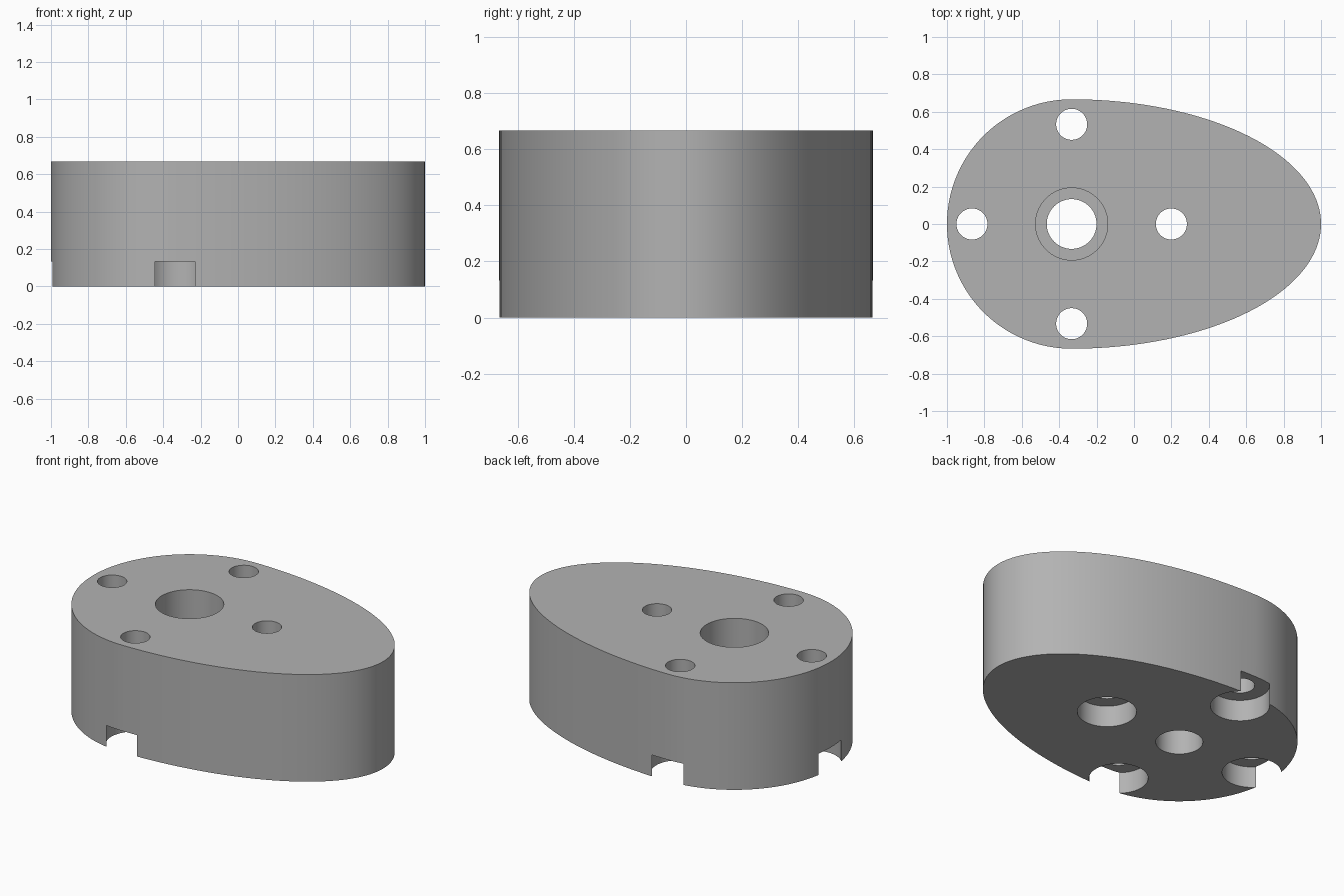
import bpy, bmesh, math

cube = bpy.data.objects.get("Cube")
if cube:
    bpy.data.objects.remove(cube, do_unlink=True)

HEIGHT = 2 / 3
RADIUS = 2 / 3          # rounded end, also half the width
NOSE = 4 / 3            # long half-axis of the nose
AXIS_X = -1 / 3         # centre of the rounded end and shaft bore
BOLT_CIRCLE = 0.533
BOLT_RADIUS = 0.083
RECESS_RADIUS = 0.167
RECESS_DEPTH = 0.133
SHAFT_RADIUS = 0.133
SHAFT_RECESS_RADIUS = 0.193
SHAFT_LEDGE = HEIGHT / 2

grey = bpy.data.materials.new("mid grey")
grey.use_nodes = True
colour = (0.45, 0.45, 0.45, 1)
grey.diffuse_color = colour
grey.node_tree.nodes["Principled BSDF"].inputs["Base Color"].default_value = colour


def extrude_outline(name, points, bottom, top):
    """Solid prism from a closed outline."""
    bm = bmesh.new()
    base = bm.faces.new([bm.verts.new((x, y, bottom)) for x, y in points])
    side = bmesh.ops.extrude_face_region(bm, geom=[base])["geom"]
    verts = [v for v in side if isinstance(v, bmesh.types.BMVert)]
    bmesh.ops.translate(bm, verts=verts, vec=(0, 0, top - bottom))
    bmesh.ops.recalc_face_normals(bm, faces=bm.faces)
    mesh = bpy.data.meshes.new(name)
    bm.to_mesh(mesh)
    bm.free()
    mesh.materials.append(grey)
    obj = bpy.data.objects.new(name, mesh)
    bpy.context.collection.objects.link(obj)
    return obj


def ring(cx, cy, radius, count=64):
    angles = [math.tau * i / count for i in range(count)]
    return [(cx + radius * math.cos(a), cy + radius * math.sin(a)) for a in angles]


# Egg-shaped body: half circle joined to a half ellipse
outline = []
for x, y in ring(0, 0, 1, 160):
    outline.append((AXIS_X + x * (NOSE if x > 0 else RADIUS), y * RADIUS))
body = extrude_outline("egg_shaped_body", outline, 0, HEIGHT)

# Stepped shaft bore, wide at the top
cutters = [
    extrude_outline("shaft_bore", ring(AXIS_X, 0, SHAFT_RADIUS), -0.1, HEIGHT + 0.1),
    extrude_outline("shaft_recess", ring(AXIS_X, 0, SHAFT_RECESS_RADIUS),
                    SHAFT_LEDGE, HEIGHT + 0.1),
]

# Four bolt holes with recesses underneath; three recesses break the wall
for x, y in ring(AXIS_X, 0, BOLT_CIRCLE, 4):
    cutters.append(extrude_outline("bolt_hole", ring(x, y, BOLT_RADIUS), -0.1, HEIGHT + 0.1))
    cutters.append(extrude_outline("bolt_recess", ring(x, y, RECESS_RADIUS), -0.1, RECESS_DEPTH))

bpy.ops.object.select_all(action='DESELECT')
body.select_set(True)
bpy.context.view_layer.objects.active = body
for cutter in cutters:
    cutter.hide_render = True
    cut = body.modifiers.new(cutter.name, 'BOOLEAN')
    cut.operation = 'DIFFERENCE'
    cut.solver = 'EXACT'
    cut.object = cutter
    bpy.ops.object.modifier_apply(modifier=cut.name)
    bpy.data.objects.remove(cutter, do_unlink=True)

bpy.ops.object.shade_smooth_by_angle(angle=math.radians(30))
